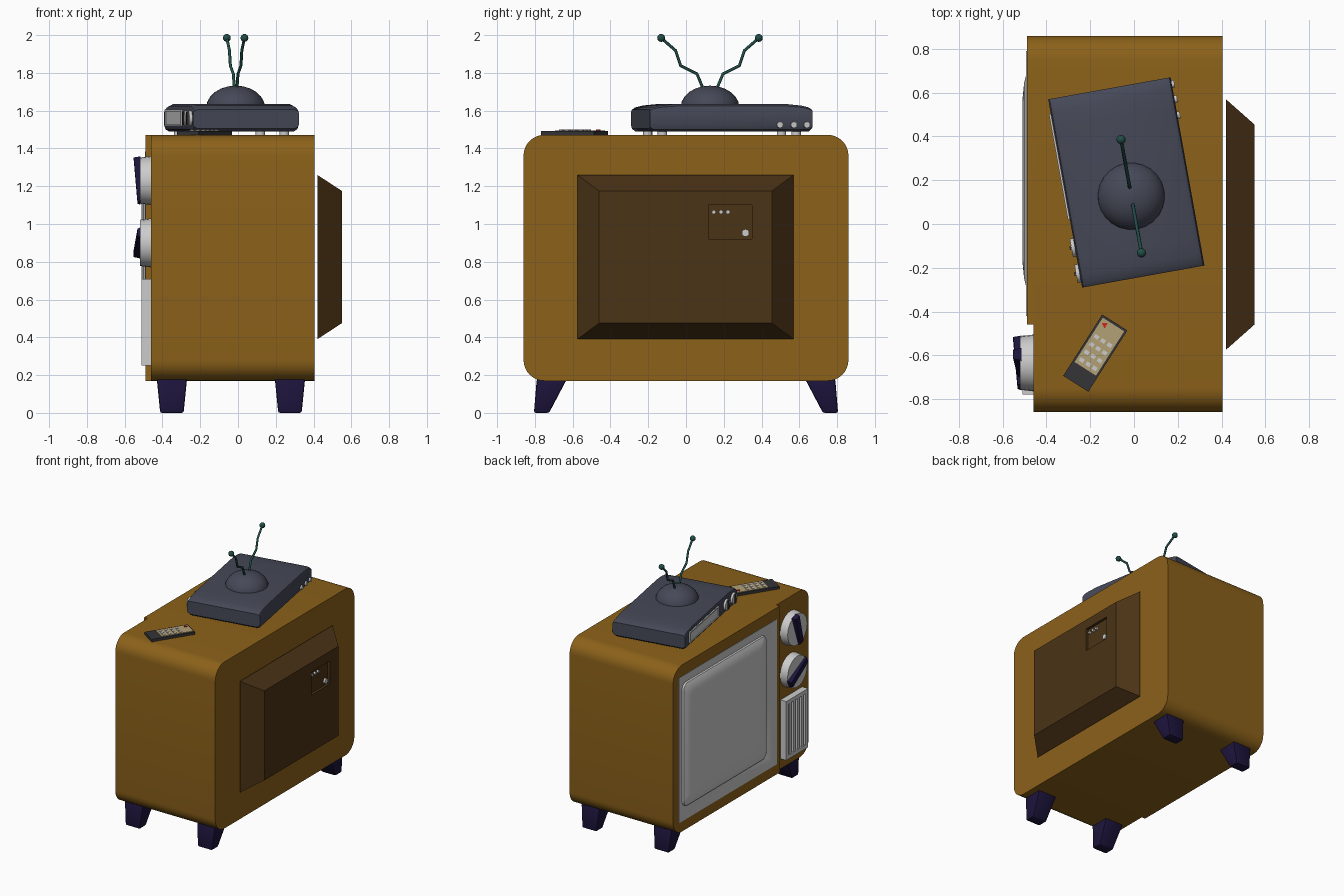
import bpy, bmesh, math
from mathutils import Matrix, Vector

if "Cube" in bpy.data.objects:
    bpy.data.objects.remove(bpy.data.objects["Cube"])


def material(name, r, g, b):
    m = bpy.data.materials.new(name)
    m.diffuse_color = (r, g, b, 1)
    m.use_nodes = True
    m.node_tree.nodes["Principled BSDF"].inputs["Base Color"].default_value = m.diffuse_color
    return m


WOOD = material("wood", 0.26, 0.12, 0.01)
BACK = material("dark_brown", 0.07, 0.033, 0.008)
LEG = material("indigo", 0.012, 0.007, 0.045)
SLATE = material("slate", 0.06, 0.065, 0.095)
TEAL = material("teal", 0.015, 0.075, 0.065)
DARK = material("charcoal", 0.035, 0.035, 0.04)
TAN = material("tan", 0.45, 0.35, 0.18)
RED = material("red", 0.6, 0.02, 0.01)


def finish(bm, name, mat, world=None, smooth=True):
    bmesh.ops.recalc_face_normals(bm, faces=bm.faces)
    me = bpy.data.meshes.new(name)
    bm.to_mesh(me)
    bm.free()
    ob = bpy.data.objects.new(name, me)
    bpy.context.collection.objects.link(ob)
    if world:
        ob.matrix_world = world
    if mat:
        me.materials.append(mat)
    bpy.ops.object.select_all(action='DESELECT')
    ob.select_set(True)
    bpy.context.view_layer.objects.active = ob
    if smooth:
        bpy.ops.object.shade_smooth_by_angle(angle=math.radians(35))
    return ob


def loft(name, loops, mat=None, world=None, bevel=0):
    """Closed solid through rings of equal point count."""
    bm = bmesh.new()
    rings = [[bm.verts.new(p) for p in loop] for loop in loops]
    n = len(rings[0])
    for a, b in zip(rings, rings[1:]):
        for i in range(n):
            j = (i + 1) % n
            bm.faces.new((a[i], a[j], b[j], b[i]))
    bm.faces.new(rings[0])
    bm.faces.new(rings[-1])
    if bevel:
        bmesh.ops.bevel(bm, geom=bm.edges[:], offset=bevel, segments=2, profile=0.5, affect='EDGES')
    return finish(bm, name, mat, world)


def rect_x(x, y0, y1, z0, z1):
    return [(x, y0, z0), (x, y1, z0), (x, y1, z1), (x, y0, z1)]


def rect_z(z, x0, x1, y0, y1):
    return [(x0, y0, z), (x1, y0, z), (x1, y1, z), (x0, y1, z)]


def box(name, x, y, z, mat=None, world=None, bevel=0):
    return loft(name, [rect_x(x[0], *y, *z), rect_x(x[1], *y, *z)], mat, world, bevel)


def disc(name, p, q, r, mat=None, world=None, seg=24, r2=None):
    """Cylinder from p to q."""
    p, q = Vector(p), Vector(q)
    rot = (q - p).to_track_quat('Z', 'Y')
    loops = [[c + rot @ Vector((rr * math.cos(2 * math.pi * i / seg), rr * math.sin(2 * math.pi * i / seg), 0))
              for i in range(seg)] for c, rr in ((p, r), (q, r2 or r))]
    return loft(name, loops, mat, world)


def ball(name, c, r, mat, world=None, sz=1, seg=16):
    bm = bmesh.new()
    bmesh.ops.create_uvsphere(bm, u_segments=seg, v_segments=seg // 2, radius=r,
                              matrix=Matrix.Translation(c) @ Matrix.Diagonal((1, 1, sz, 1)))
    return finish(bm, name, mat, world)


def rounded(x, y0, y1, z0, z1, r, left=True):
    """Rounded rectangle in the yz plane; left=False keeps the -y corners square."""
    pts = []
    for cy, cz, start, on in ((y1 - r, z1 - r, 0, True), (y0 + r, z1 - r, 90, left),
                              (y0 + r, z0 + r, 180, left), (y1 - r, z0 + r, 270, True)):
        if not on:
            pts.append((x, y0, z1 if cz > 0.8 else z0))
            continue
        for k in range(9):
            a = math.radians(start + k * 90 / 8)
            pts.append((x, cy + r * math.cos(a), cz + r * math.sin(a)))
    return pts


# Cabinet
loft("cabinet", [rounded(x, -0.86, 0.86, 0.17, 1.472, 0.11) for x in (-0.46, 0.405)], WOOD)
surround = loft("screen_surround",
                [rounded(x, -0.46, 0.86, 0.17, 1.472, 0.11, False) for x in (-0.49, -0.459)], WOOD)
cutter = box("cutter", (-0.6, -0.4), (-0.42, 0.79), (0.25, 1.385))
cutter.hide_render = True
cut = surround.modifiers.new("opening", 'BOOLEAN')
cut.object = cutter
cut.operation = 'DIFFERENCE'
bpy.context.view_layer.objects.active = surround
bpy.ops.object.modifier_apply(modifier="opening")
bpy.data.objects.remove(cutter)

# Screen and bezel
loft("bezel", [rect_x(-0.455, -0.42, 0.79, 0.25, 1.385), rect_x(-0.493, -0.42, 0.79, 0.25, 1.385),
               rect_x(-0.493, -0.40, 0.77, 0.27, 1.365), rect_x(-0.466, -0.33, 0.72, 0.33, 1.31)])
loft("screen", [rounded(x, -0.32 + i, 0.715 - i, 0.335 + i, 1.305 - i, 0.05)
                for i, x in ((0, -0.462), (0.005, -0.478), (0.03, -0.492), (0.07, -0.502), (0.15, -0.51))])

# Control knobs with wedge grips; the first end of each grip stands taller
for name, z, ang in (("upper", 1.23, 109 - 38), ("lower", 0.90, -27)):
    disc(name + "_knob", (-0.458, -0.635, z), (-0.52, -0.635, z), 0.13, r2=0.122)
    rot = Matrix.Translation((0, -0.635, z)) @ Matrix.Rotation(math.radians(ang), 4, 'X')
    loft(name + "_knob_grip",
         [[(-0.515, -0.125, -0.03), (-0.515, 0.125, -0.03), (-0.515, 0.125, 0.03), (-0.515, -0.125, 0.03)],
          [(-0.532, -0.122, -0.022), (-0.552, 0.122, -0.022), (-0.552, 0.122, 0.022), (-0.532, -0.122, 0.022)]],
         LEG, rot)

# Speaker grille
loft("speaker_frame", [rect_x(-0.455, -0.78, -0.51, 0.25, 0.71), rect_x(-0.51, -0.78, -0.51, 0.25, 0.71),
                       rect_x(-0.51, -0.75, -0.54, 0.28, 0.68), rect_x(-0.48, -0.75, -0.54, 0.28, 0.68)])
for i in range(4):
    y = -0.72 + i * 0.05
    box("speaker_slat", (-0.505, -0.475), (y - 0.014, y + 0.014), (0.28, 0.68))

# Back housing with socket recess
loft("back_housing", [rect_x(0.42, -0.575, 0.57, 0.39, 1.26), rect_x(0.55, -0.46, 0.455, 0.475, 1.175),
                      rect_x(0.55, 0.12, 0.35, 0.92, 1.10), rect_x(0.53, 0.12, 0.35, 0.92, 1.10)], BACK)
for y, z, r in ((0.147, 1.063, 0.011), (0.185, 1.063, 0.011), (0.222, 1.063, 0.011), (0.315, 0.953, 0.02)):
    disc("back_socket", (0.525, y, z), (0.545, y, z), r, seg=12)

# Splayed legs
for s in (-1, 1):
    for cx in (-0.35, 0.275):
        y = sorted((s * 0.63, s * 0.79)), sorted((s * 0.725, s * 0.805))
        loft("leg", [rect_z(0.18, cx - 0.08, cx + 0.08, *y[0]),
                     rect_z(0, cx - 0.062, cx + 0.062, *y[1])], LEG, bevel=0.01)

# Receiver box, turned on the cabinet top
W = Matrix.Translation((-0.035, 0.19, 0)) @ Matrix.Rotation(math.radians(10.2), 4, 'Z')
half = [(0.42, 1.49), (0.437, 1.505), (0.437, 1.605), (0.42, 1.617), (0.38, 1.627), (0.30, 1.635)]
section = half + [(-y, z) for y, z in reversed(half)]
loft("receiver", [[(x, y * (1 if k else 0.995), 1.5625 + (z - 1.5625) * k) for y, z in section]
                  for x, k in ((-0.284, 0.65), (-0.278, 0.85), (-0.26, 1), (0.26, 1), (0.278, 0.85), (0.284, 0.65))],
     SLATE, W)
for x in (-0.22, 0.22):
    for y in (-0.36, 0.36):
        disc("receiver_foot", (x, y, 1.468), (x, y, 1.5), 0.025, None, W, 16)
loft("receiver_panel", [rect_x(-0.27, -0.12, 0.37, 1.52, 1.605), rect_x(-0.293, -0.12, 0.37, 1.52, 1.605),
                        rect_x(-0.293, -0.11, 0.36, 1.53, 1.595), rect_x(-0.288, -0.11, 0.36, 1.53, 1.595)],
     None, W)
for y in (-0.25, -0.37):
    disc("receiver_dial", (-0.27, y, 1.56), (-0.30, y, 1.56), 0.042, None, W)
    box("dial_grip", (-0.308, -0.298), (y - 0.008, y + 0.008), (1.525, 1.595), DARK, W)
for y in (0.26, 0.335, 0.405):
    disc("receiver_port", (0.27, y, 1.525), (0.296, y, 1.525), 0.017, None, W, 12)

# Dome and bent aerials
D = W @ Matrix.Translation((0.011, -0.066, 0))
ball("dome", (0, 0, 1.617), 0.156, SLATE, D, 0.74, 24)
path = [(0.03, 1.70), (0.07, 1.795), (0.158, 1.838), (0.185, 1.918), (0.263, 1.985)]
for s in (-1, 1):
    cu = bpy.data.curves.new("aerial", 'CURVE')
    cu.dimensions = '3D'
    cu.bevel_depth = 0.008
    cu.bevel_resolution = 2
    cu.use_fill_caps = True
    sp = cu.splines.new('POLY')
    sp.points.add(len(path) - 1)
    for p, (y, z) in zip(sp.points, path):
        p.co = (0, s * y, z, 1)
    cu.materials.append(TEAL)
    ob = bpy.data.objects.new("aerial", cu)
    ob.matrix_world = D
    bpy.context.collection.objects.link(ob)
    ball("aerial_tip", (0, s * 0.263, 1.985), 0.021, TEAL, D)

# Remote control
R = Matrix.Translation((-0.177, -0.59, 0)) @ Matrix.Rotation(math.radians(-32.5), 4, 'Z')
box("remote", (-0.068, 0.068), (-0.166, 0.166), (1.47, 1.492), DARK, R)
box("remote_face", (-0.058, 0.058), (-0.085, 0.155), (1.485, 1.496), TAN, R)
for i in range(3):
    for j in range(4):
        x, y = -0.035 + i * 0.035, -0.06 + j * 0.042
        box("remote_key", (x - 0.011, x + 0.011), (y - 0.009, y + 0.009), (1.49, 1.50), None, R)
disc("remote_power_key", (-0.033, 0.132, 1.49), (-0.033, 0.132, 1.501), 0.016, RED, R, 3)
